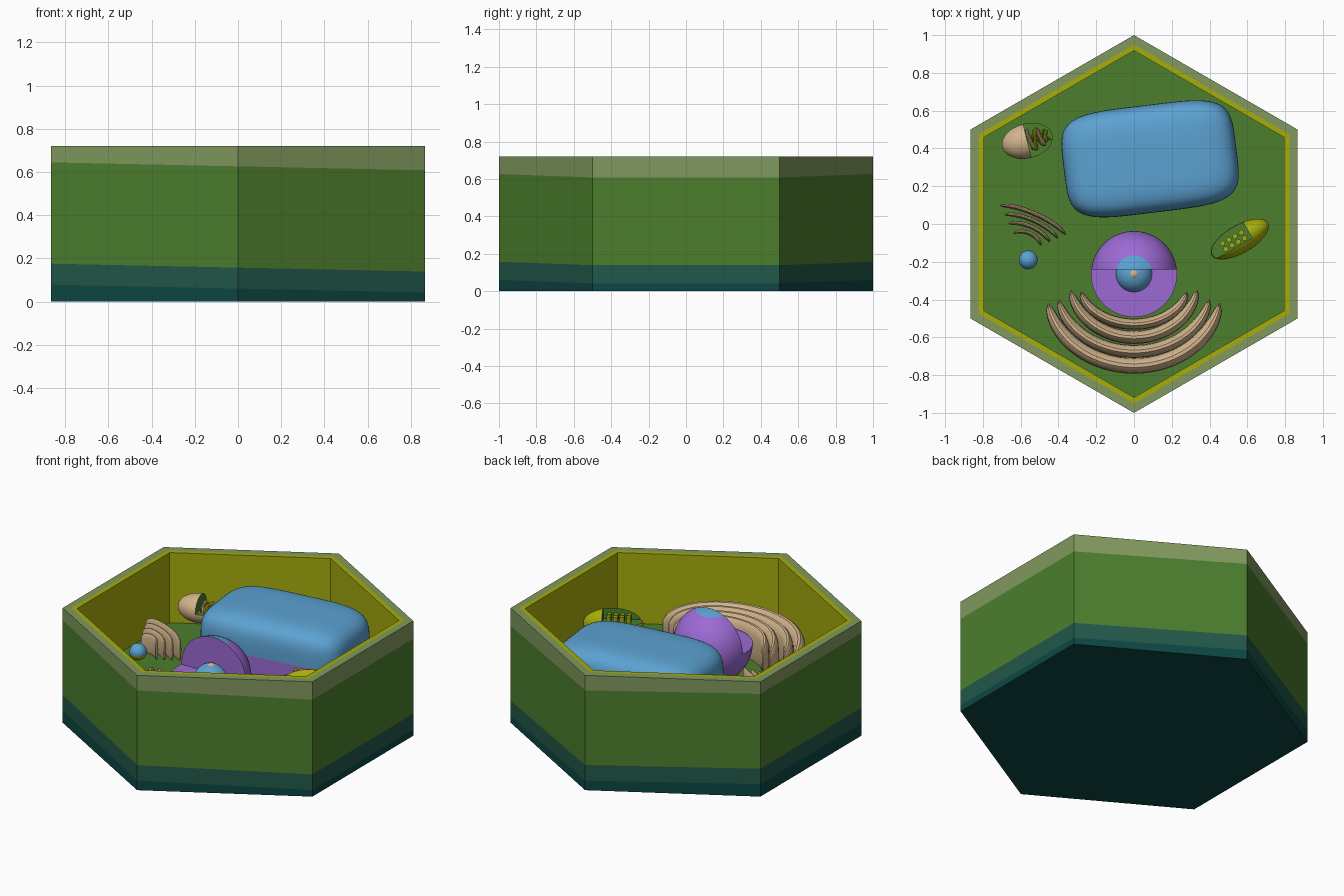
import bpy, bmesh, math
from mathutils import Matrix, Vector

if "Cube" in bpy.data.objects:
    bpy.data.objects.remove(bpy.data.objects["Cube"])


def mat(name, hexcol):
    m = bpy.data.materials.new(name)
    c = [int(hexcol[i:i + 2], 16) / 255 for i in (0, 2, 4)]
    m.diffuse_color = [((v + .055) / 1.055) ** 2.4 if v > .04 else v / 12.92 for v in c] + [1]
    m.use_nodes = True
    m.node_tree.nodes["Principled BSDF"].inputs["Base Color"].default_value = m.diffuse_color
    return m


PALE = mat("pale green", "81995E")
GREEN = mat("green", "4C7E2D")
TEAL = mat("teal", "22574A")
DEEP = mat("deep teal", "0C4743")
LIME = mat("lime", "A6AC0C")
BLUE = mat("blue", "5CA2D2")
PURPLE = mat("purple", "9C6AD4")
TAN = mat("tan", "D2B48C")

FLOOR = .28


def make(name, bm, mats, loc=(0, 0, 0), rot=0, smooth=True):
    bmesh.ops.recalc_face_normals(bm, faces=bm.faces)
    me = bpy.data.meshes.new(name)
    bm.to_mesh(me)
    bm.free()
    for m in mats:
        me.materials.append(m)
    ob = bpy.data.objects.new(name, me)
    bpy.context.collection.objects.link(ob)
    ob.location = loc
    ob.rotation_euler.z = math.radians(rot)
    bpy.context.view_layer.update()
    if smooth:
        smooth_it(ob)
    return ob


def smooth_it(ob):
    bpy.ops.object.select_all(action='DESELECT')
    ob.select_set(True)
    bpy.context.view_layer.objects.active = ob
    bpy.ops.object.shade_smooth_by_angle(angle=math.radians(35))


def ball(radii, segs=40, rings=28):
    bm = bmesh.new()
    bmesh.ops.create_uvsphere(bm, u_segments=segs, v_segments=rings, radius=1,
                              matrix=Matrix.Diagonal((*radii, 1)))
    return bm


def carve(ob, lo, hi, index):
    """Cut a local box out of ob and colour the flat cut faces."""
    bm = bmesh.new()
    lo, hi = Vector(lo), Vector(hi)
    bmesh.ops.create_cube(bm, size=1, matrix=Matrix.Translation((lo + hi) / 2)
                          @ Matrix.Diagonal((*(hi - lo), 1)))
    cutter = make("cutter", bm, [], ob.location, math.degrees(ob.rotation_euler.z), False)
    cutter.hide_render = True
    bpy.ops.object.select_all(action='DESELECT')
    ob.select_set(True)
    bpy.context.view_layer.objects.active = ob
    mod = ob.modifiers.new("cut", 'BOOLEAN')
    mod.operation, mod.solver, mod.object = 'DIFFERENCE', 'EXACT', cutter
    bpy.ops.object.modifier_apply(modifier=mod.name)
    bpy.data.objects.remove(cutter)
    for p in ob.data.polygons:
        for a in range(3):
            if abs(p.normal[a]) > .99 and min(abs(p.center[a] - lo[a]), abs(p.center[a] - hi[a])) < 1e-4:
                p.material_index = index
    smooth_it(ob)


def sheet(name, w, y_end, y_mid, th, z0, z1, colour, loc=(0, 0, 0), rot=0, span=80):
    """Curved upright membrane fold with rounded edges and tapering ends."""
    bm = bmesh.new()
    n, k, rings = 32, 14, []
    for i in range(n + 1):
        s = -.999 + 1.998 * i / n
        t = math.radians(span) * s
        depth = (y_end - y_mid) / (1 - math.cos(math.radians(span)))
        c = Vector((w * math.sin(t) / math.sin(math.radians(span)), y_mid + depth * (1 - math.cos(t)), 0))
        nrm = Vector((depth * math.sin(t), -w * math.cos(t), 0)).normalized()
        f = (1 - s ** 4) ** .5
        ring = []
        for j in range(k):
            a = 2 * math.pi * j / k
            u, v = math.cos(a), math.sin(a)
            v = math.copysign(abs(v) ** .6, v)
            z = (z0 + z1) / 2 + (z1 - z0) / 2 * v * (.35 + .65 * f)
            ring.append(bm.verts.new(c + nrm * (u * th / 2 * f) + Vector((0, 0, z))))
        rings.append(ring)
    for a, b in zip(rings, rings[1:]):
        for j in range(k):
            bm.faces.new((a[j], a[(j + 1) % k], b[(j + 1) % k], b[j]))
    bm.faces.new(rings[0])
    bm.faces.new(rings[-1])
    return make(name, bm, [colour], loc, rot)


# Hexagonal cell wall: rings of (radius, height, tilt, material index of next strip)
bm = bmesh.new()
profile = [(1, 0, 0, 3), (1, .06, .021, 2), (1, .157, .021, 1), (1, .626, .021, 0), (1, .72, 0, 0),
           (.95, .72, 0, 4), (.918, .72, 0, 4), (.918, FLOOR, 0, 1)]
rings = []
for r, z, tilt, _ in profile:
    ring = []
    for i in range(6):
        a = math.radians(30 + 60 * i)
        x, y = r * math.cos(a), r * math.sin(a)
        ring.append(bm.verts.new((x, y, z - tilt * x)))
    rings.append(ring)
for (a, b), p in zip(zip(rings, rings[1:]), profile):
    for i in range(6):
        j = (i + 1) % 6
        bm.faces.new((a[i], a[j], b[j], b[i])).material_index = p[3]
bm.faces.new(rings[0]).material_index = 3
bm.faces.new(rings[-1]).material_index = 1
make("cell_wall", bm, [PALE, GREEN, TEAL, DEEP, LIME], smooth=False)

# Large vacuole: rounded block, blue above a purple base
bm = bmesh.new()
bmesh.ops.create_cube(bm, size=2)
bmesh.ops.subdivide_edges(bm, edges=bm.edges, cuts=23, use_grid_fill=True)
for v in bm.verts:
    k = sum(abs(c) ** 4.5 for c in v.co) ** (1 / 4.5)
    v.co = Vector((v.co.x * .46, v.co.y * .285, v.co.z * .225)) / k
for f in bm.faces:
    f.material_index = int(f.calc_center_median().z < .015)
make("vacuole", bm, [BLUE, PURPLE], (.085, .345, .435), 7)

# Nucleus: ball with the upper front quarter removed and a blue cap
bm = ball((.228, .228, .228))
for f in bm.faces:
    if f.calc_center_median().z > .228 * math.cos(math.radians(25.7)):
        f.material_index = 1
nucleus = make("nucleus", bm, [PURPLE, BLUE], (0, -.265, .44))
carve(nucleus, (-.5, -.5, 0), (.5, .025, .5), 0)
make("nucleolus", ball((.097, .097, .085)), [BLUE], (0, -.265, .425))
make("nucleolus_core", ball((.03, .03, .03), 16, 10), [TAN], (0, -.265, .487))

# Endoplasmic reticulum: nested folds around the nucleus
for i, (w, ye, ym, th) in enumerate([(.455, -.42, -.75, .085), (.40, -.40, -.675, .07),
                                     (.335, -.35, -.60, .07), (.28, -.36, -.53, .06)]):
    sheet(f"reticulum_fold_{i + 1}", w, ye, ym, th, FLOOR - .04, .475 + .005 * i, TAN)

# Golgi stack: thin folds at the left
for i, (w, th) in enumerate([(.19, .026), (.155, .024), (.12, .024), (.08, .022)]):
    sheet(f"golgi_fold_{i + 1}", w, .0, .035, th, .33, .49 - .01 * i, TAN,
          (-.535 - .01 * i, .02 - .034 * i, 0), -24, 60)

# Small vesicle
bm = ball((.05, .05, .05), 24, 16)
for f in bm.faces:
    f.material_index = int(f.calc_center_median().z < -.01)
make("vesicle", bm, [BLUE, LIME], (-.56, -.19, .41))

# Mitochondrion: tan capsule opened on its right side, with lime folds
mloc, mrot = Vector((-.565, .44, .44)), 14
mito = make("mitochondrion", ball((.137, .092, .085)), [TAN, GREEN], mloc, mrot)
carve(mito, (0, -.3, 0), (.3, .3, .3), 1)
turn = Matrix.Rotation(math.radians(mrot), 3, 'Z')
for i in range(4):
    half = (.062, .058, .048, .03)[i]
    sheet(f"mitochondrion_fold_{i + 1}", half, -.006, .006, .018, -.01, .035, LIME if i % 2 else TAN,
          mloc + turn @ Vector((.02 + .028 * i, 0, 0)), mrot + 90 + 12 * (-1) ** i, 60)
    sheet(f"mitochondrion_loop_{i + 1}", half * .9, -.006, .006, .01, -.01, .03, LIME,
          mloc + turn @ Vector((.032 + .026 * i, 0, 0)), mrot + 90 - 20 * (-1) ** i, 60)

# Chloroplast: lime capsule with its left part opened over small stacks
cloc, crot = Vector((.56, -.08, .48)), 30
chloro = make("chloroplast", ball((.172, .075, .095)), [LIME, GREEN], cloc, crot)
carve(chloro, (-.3, -.028, .02), (.06, .3, .3), 1)
turn = Matrix.Rotation(math.radians(crot), 3, 'Z')
for i in range(4):
    for j in range(2):
        bm = bmesh.new()
        bmesh.ops.create_cone(bm, cap_ends=True, segments=16, radius1=.014, radius2=.014, depth=.05)
        make(f"chloroplast_stack_{i + 1}_{j + 1}", bm, [LIME], cloc
             + turn @ Vector((-.09 + .038 * i, -.008 + .034 * j, .035)))
